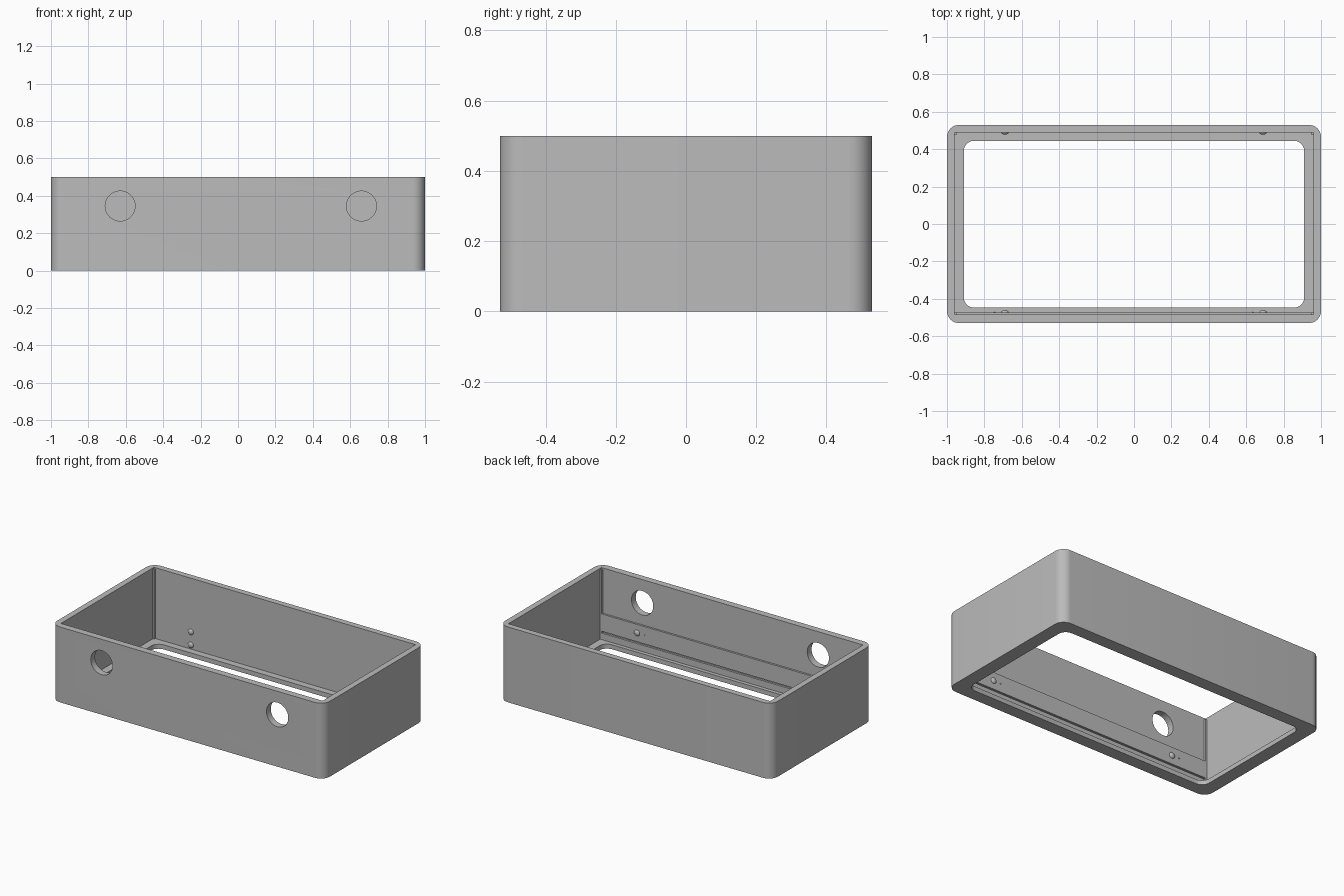
import bpy, bmesh, math
from mathutils import Matrix, Vector

cube = bpy.data.objects.get("Cube")
if cube:
    bpy.data.objects.remove(cube, do_unlink=True)

grey = bpy.data.materials.new("plain grey")
grey.use_nodes = True
color = (0.5, 0.5, 0.5, 1)
grey.diffuse_color = color
grey.node_tree.nodes["Principled BSDF"].inputs["Base Color"].default_value = color


def make(name, bm):
    bmesh.ops.recalc_face_normals(bm, faces=bm.faces[:])
    mesh = bpy.data.meshes.new(name)
    bm.to_mesh(mesh)
    bm.free()
    mesh.materials.append(grey)
    obj = bpy.data.objects.new(name, mesh)
    bpy.context.collection.objects.link(obj)
    return obj


def block(name, low, high, radius=0):
    """Box between two corners, with optionally rounded upright edges."""
    low, high = Vector(low), Vector(high)
    bm = bmesh.new()
    bmesh.ops.create_cube(bm, size=1)
    for v in bm.verts:
        v.co = (low + high) / 2 + v.co * (high - low)
    if radius:
        upright = [e for e in bm.edges
                   if abs(e.verts[0].co.z - e.verts[1].co.z) > 0.01]
        bmesh.ops.bevel(bm, geom=upright, offset=radius, segments=10,
                        profile=0.5, affect='EDGES')
    return make(name, bm)


def cut(target, cutter):
    cutter.hide_render = True
    mod = target.modifiers.new("cut", 'BOOLEAN')
    mod.operation = 'DIFFERENCE'
    mod.solver = 'EXACT'
    mod.object = cutter
    bpy.context.view_layer.objects.active = target
    bpy.ops.object.modifier_apply(modifier=mod.name)
    bpy.data.objects.remove(cutter, do_unlink=True)


def smooth(obj):
    bpy.ops.object.select_all(action='DESELECT')
    obj.select_set(True)
    bpy.context.view_layer.objects.active = obj
    bpy.ops.object.shade_smooth_by_angle(angle=math.radians(30))


def stud(name, x, y, z, radius, depth):
    """Shallow dome on an inner wall."""
    bm = bmesh.new()
    bmesh.ops.create_uvsphere(bm, u_segments=20, v_segments=12, radius=1)
    bmesh.ops.scale(bm, vec=(radius, depth, radius), verts=bm.verts[:])
    bmesh.ops.translate(bm, vec=(x, y, z), verts=bm.verts[:])
    smooth(make(name, bm))


# Hollow case with an open top and a lipped opening below
case = block("case", (-1, -0.53, 0), (1, 0.53, 0.5), 0.065)
cut(case, block("cavity", (-0.96, -0.485, 0.03), (0.96, 0.49, 0.6)))
cut(case, block("opening", (-0.91, -0.447, -0.1), (0.91, 0.445, 0.1), 0.055))

# Round holes through the front wall
for x in (-0.63, 0.66):
    bm = bmesh.new()
    place = Matrix.Translation((x, -0.5, 0.345)) @ Matrix.Rotation(math.pi / 2, 4, 'X')
    bmesh.ops.create_cone(bm, cap_ends=True, segments=40, radius1=0.08,
                          radius2=0.08, depth=0.2, matrix=place)
    cut(case, make("hole", bm))
smooth(case)

# Thicker lower part of the front wall, split by a narrow groove
block("front_upper_ledge", (-0.96, -0.49, 0.085), (0.96, -0.472, 0.2))
block("front_lower_ledge", (-0.96, -0.49, 0.025), (0.96, -0.472, 0.073))

for side, word in ((1, "left"), (-1, "right")):
    # Slim upright strips in the inner corners
    for y, end in ((-0.48, "front"), (0.485, "back")):
        block(f"{end}_{word}_corner_strip",
              (side * 0.957 - 0.007, y - 0.008, 0.025),
              (side * 0.957 + 0.007, y + 0.008, 0.49))
    # Locating studs on the inner walls
    x = side * 0.69
    stud(f"front_{word}_stud", x, -0.472, 0.143, 0.02, 0.012)
    stud(f"front_{word}_pip", x - 0.055, -0.472, 0.143, 0.005, 0.003)
    for z, level in ((0.143, "upper"), (0.057, "lower")):
        stud(f"back_{word}_{level}_stud", x, 0.49, z, 0.02, 0.012)
